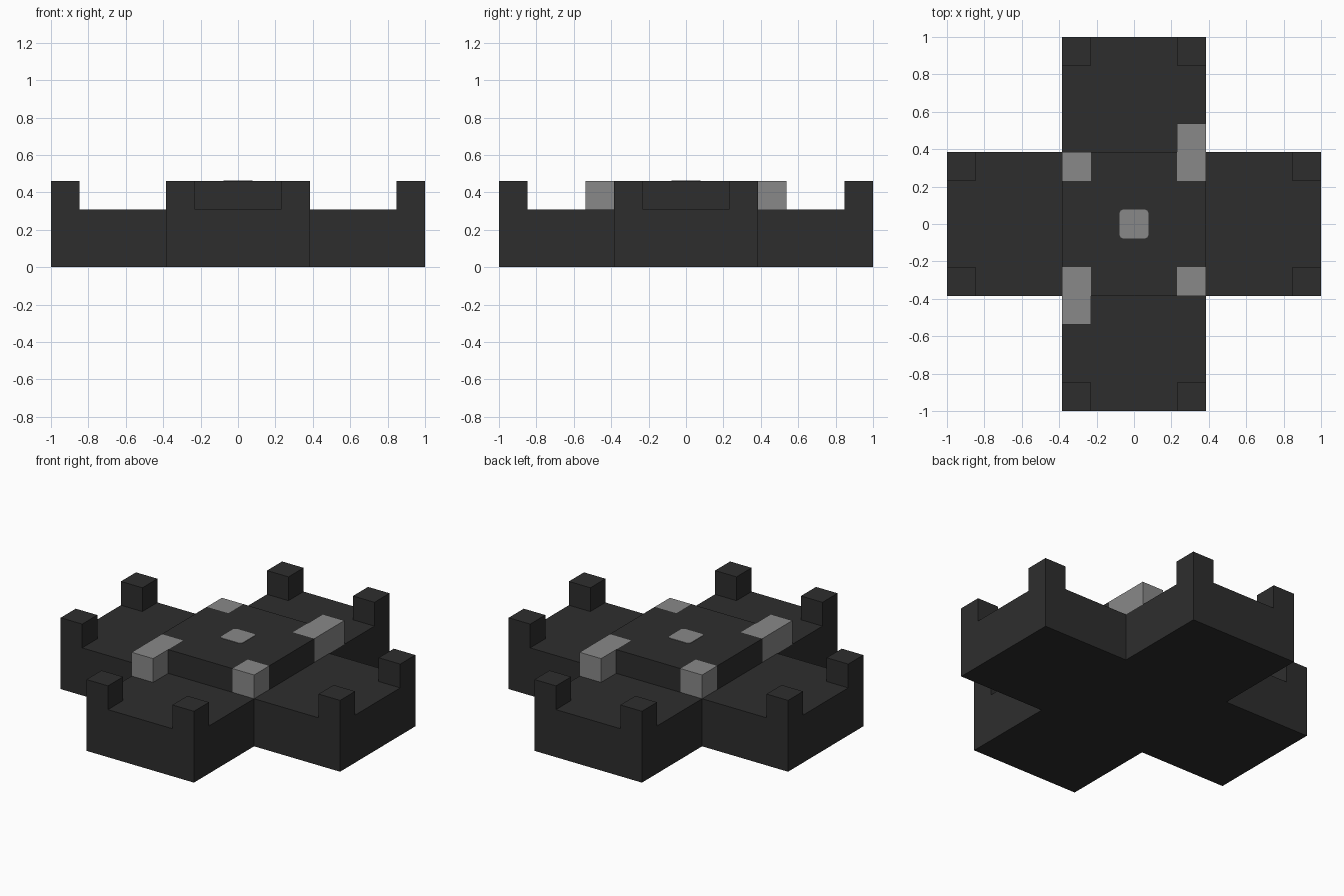
import bpy, bmesh, math

cube = bpy.data.objects.get("Cube")
if cube:
    bpy.data.objects.remove(cube, do_unlink=True)

U = 2 / 13  # one block unit


def make_material(name, value):
    mat = bpy.data.materials.new(name)
    colour = (value, value, value, 1)
    mat.diffuse_color = colour
    mat.use_nodes = True
    bsdf = mat.node_tree.nodes["Principled BSDF"]
    bsdf.inputs["Base Color"].default_value = colour
    bsdf.inputs["Roughness"].default_value = 0.9
    return mat


dark = make_material("charcoal", 0.027)
light = make_material("mid grey", 0.25)


def prism(name, outline, z0, z1, mat):
    """Extrude a flat outline (counter-clockwise) from z0 to z1."""
    bm = bmesh.new()
    face = bm.faces.new([bm.verts.new((x, y, z0)) for x, y in outline])
    top = bmesh.ops.extrude_face_region(bm, geom=[face], use_keep_orig=True)
    verts = [g for g in top["geom"] if isinstance(g, bmesh.types.BMVert)]
    bmesh.ops.translate(bm, verts=verts, vec=(0, 0, z1 - z0))
    bmesh.ops.recalc_face_normals(bm, faces=bm.faces)
    mesh = bpy.data.meshes.new(name)
    bm.to_mesh(mesh)
    bm.free()
    mesh.materials.append(mat)
    obj = bpy.data.objects.new(name, mesh)
    bpy.context.collection.objects.link(obj)
    return obj


def plus(outer, inner):
    """Outline of a plus sign, one quarter turned four times."""
    points = []
    for _ in range(4):
        points = [(-y, x) for x, y in points]
        points = [(outer, -inner), (outer, inner), (inner, inner)] + points
    return points


def rect(x0, x1, y0, y1):
    return [(x0, y0), (x1, y0), (x1, y1), (x0, y1)]


# Cross-shaped base and raised middle with notched corners
prism("base", plus(6.5 * U, 2.5 * U), 0, 2 * U, dark)
prism("raised_middle", plus(2.5 * U, 1.5 * U), 2 * U, 3 * U, dark)

# Posts at the outer corners of every arm
for sx in (-1, 1):
    for sy in (-1, 1):
        for a, b, arm in ((6, 2, "side"), (2, 6, "end")):
            x, y = sx * a * U, sy * b * U
            h = U / 2
            prism(f"{arm}_arm_post", rect(x - h, x + h, y - h, y + h),
                  2 * U, 3 * U, dark)

# Light corner blocks: two opposite ones reach out over the arms
for sx in (-1, 1):
    for sy in (-1, 1):
        reach = 3.5 if sx == sy else 2.5
        xs = sorted((sx * 1.5 * U, sx * 2.5 * U))
        ys = sorted((sy * 1.5 * U, sy * reach * U))
        prism("corner_block", rect(*xs, *ys), 2 * U, 3 * U, light)

# Rounded button plate in the centre
radius, half = 0.02, U / 2
button = []
for quarter in range(4):
    mid = math.radians(45 + 90 * quarter)
    cx = math.copysign(half - radius, math.cos(mid))
    cy = math.copysign(half - radius, math.sin(mid))
    for step in range(5):
        t = math.radians(90 * quarter + 22.5 * step)
        button.append((cx + radius * math.cos(t), cy + radius * math.sin(t)))
prism("centre_button", button, 3 * U, 3 * U + 0.003, light)
